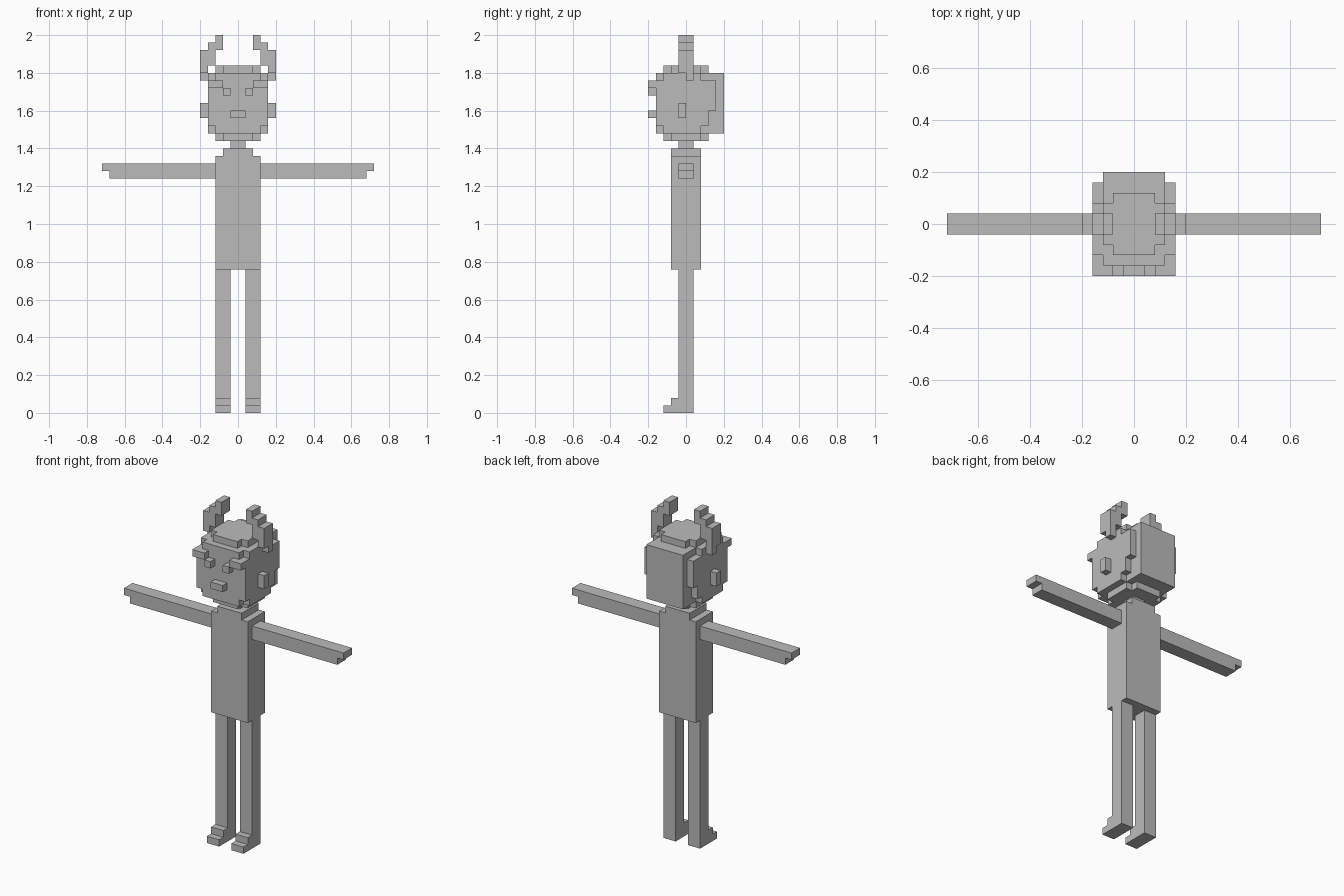
import bpy
import bmesh
from mathutils import Vector

UNIT = 0.04  # edge of one block

cube = bpy.data.objects.get("Cube")
if cube:
    bpy.data.objects.remove(cube, do_unlink=True)

grey = bpy.data.materials.new("plain grey")
grey.use_nodes = True
grey.diffuse_color = (0.5, 0.5, 0.5, 1)
grey.node_tree.nodes["Principled BSDF"].inputs["Base Color"].default_value = (0.5, 0.5, 0.5, 1)


def block_cells(x, y, z):
    return {(i, j, k) for i in range(*x) for j in range(*y) for k in range(*z)}


def build(name, boxes, side=1):
    """Merge block ranges into one outer skin; side=-1 mirrors it across x."""
    cells = set().union(*(block_cells(*b) for b in boxes))
    if side < 0:
        cells = {(-1 - i, j, k) for i, j, k in cells}
    bm = bmesh.new()
    for cell in cells:
        centre = Vector(cell) + Vector((0.5, 0.5, 0.5))
        for axis in range(3):
            for sign in (-1, 1):
                neighbour = list(cell)
                neighbour[axis] += sign
                if tuple(neighbour) in cells:
                    continue
                n, u, v = Vector(), Vector(), Vector()
                n[axis] = sign * 0.5
                u[(axis + 1) % 3] = 0.5
                v[(axis + 2) % 3] = sign * 0.5
                corners = (-u - v, u - v, u + v, v - u)
                bm.faces.new([bm.verts.new((centre + n + c) * UNIT) for c in corners])
    bmesh.ops.remove_doubles(bm, verts=bm.verts, dist=UNIT / 100)
    bmesh.ops.dissolve_limit(bm, angle_limit=0.01, verts=bm.verts, edges=bm.edges)
    mesh = bpy.data.meshes.new(name)
    bm.to_mesh(mesh)
    bm.free()
    mesh.materials.append(grey)
    obj = bpy.data.objects.new(name, mesh)
    bpy.context.collection.objects.link(obj)


def build_pair(name, boxes):
    build("left_" + name, boxes)
    build("right_" + name, boxes, -1)


# Torso with stepped shoulders, and neck
build("torso", [((-3, 3), (-2, 2), (19, 34)), ((-2, 2), (-2, 2), (34, 35))])
build("neck", [((-1, 1), (-1, 1), (35, 36))])

# Legs with stepped feet
build_pair("leg", [((1, 3), (-1, 1), (0, 19)),
                   ((1, 3), (-2, -1), (1, 2)),
                   ((1, 3), (-3, -1), (0, 1))])

# Arms, the upper layer one block longer
build_pair("arm", [((3, 17), (-1, 1), (31, 33)), ((17, 18), (-1, 1), (32, 33))])

# Head: rounded layers from chin to crown, with a raised back
build("head", [
    ((-3, 3), (-2, 2), (36, 37)), ((-2, 2), (-3, 3), (36, 37)),
    ((-4, 4), (-3, 2), (37, 38)), ((-3, 3), (-4, 4), (37, 38)),
    ((-4, 4), (-4, 3), (38, 40)), ((-4, 4), (-4, 4), (40, 44)),
    ((-4, 4), (-3, 2), (44, 45)), ((-3, 3), (-4, 4), (44, 45)),
    ((-3, 3), (-2, 2), (45, 46)), ((-2, 2), (-3, 3), (45, 46)),
    ((-3, 3), (3, 5), (37, 45)),
])

# Face details
build("nose", [((-1, 1), (-5, -4), (39, 40))])
build_pair("brow", [((2, 4), (-5, -4), (43, 44)), ((1, 2), (-5, -4), (42, 43))])
build_pair("ear", [((4, 5), (-1, 0), (39, 41))])

# Horns curving inward
build_pair("horn", [((4, 5), (0, 1), (44, 45)),
                    ((4, 5), (-1, 1), (45, 46)),
                    ((3, 5), (-1, 1), (46, 48)),
                    ((2, 4), (-1, 1), (48, 49)),
                    ((2, 3), (-1, 1), (49, 50))])
